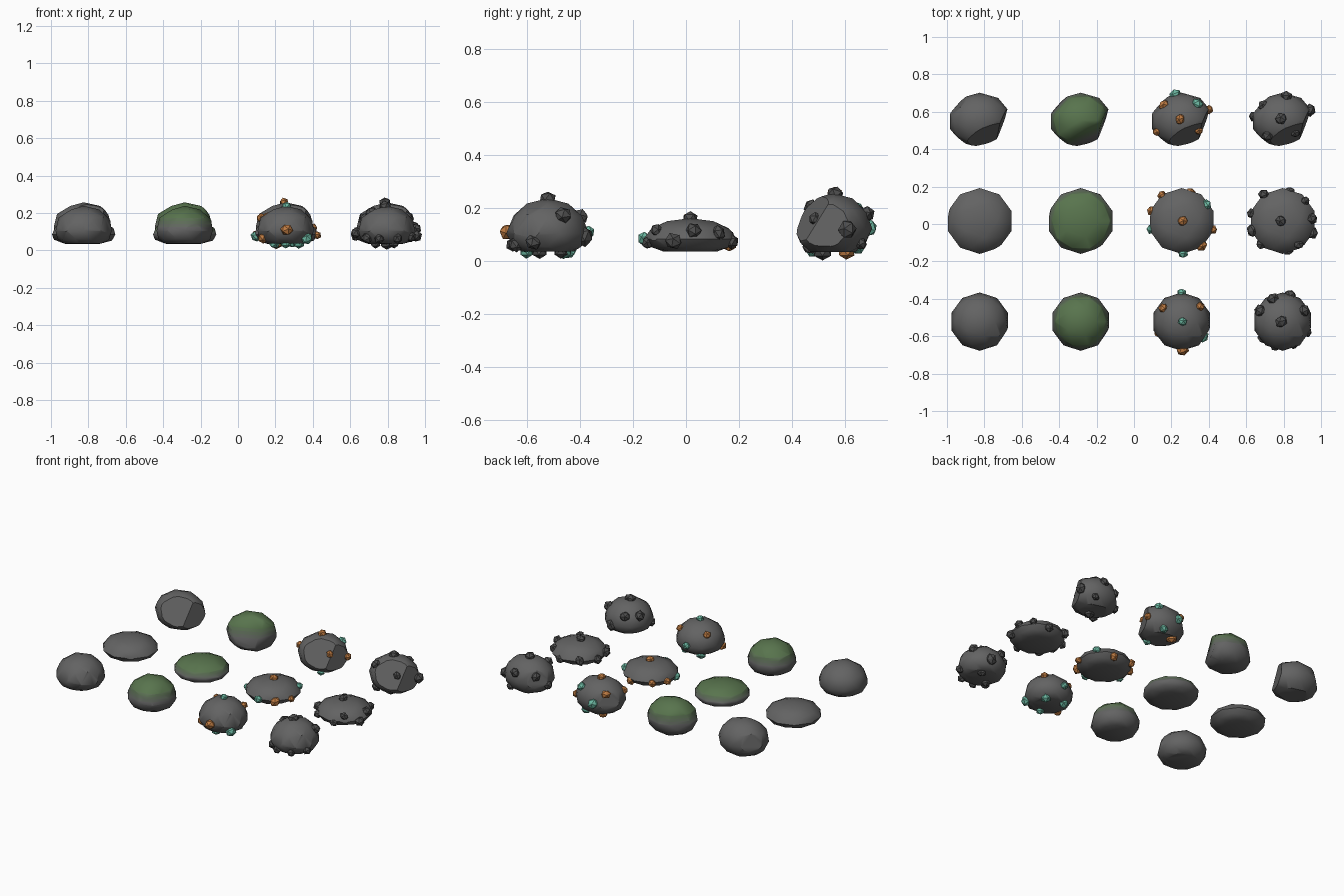
import bpy, bmesh, math, random
from mathutils import Vector, Matrix
from mathutils.bvhtree import BVHTree

if "Cube" in bpy.data.objects:
    bpy.data.objects.remove(bpy.data.objects["Cube"])

random.seed(4)

def mat(name, c):
    m = bpy.data.materials.new(name)
    m.diffuse_color = (*c, 1)
    m.use_nodes = True
    m.node_tree.nodes["Principled BSDF"].inputs["Base Color"].default_value = m.diffuse_color
    return m

GREY, GREEN = Vector((0.125, 0.125, 0.125)), Vector((0.098, 0.175, 0.075))
grey = mat("stone grey", GREY)
moss = [grey] + [mat("moss blend %d" % i, GREY.lerp(GREEN, i / 4)) for i in (1, 2, 3)] + [mat("moss green", GREEN)]
orange = mat("copper orange", (0.52, 0.2, 0.055))
teal = mat("teal ore", (0.15, 0.48, 0.36))
dark = mat("coal grey", (0.075, 0.075, 0.075))

COLS = (-0.825, -0.285, 0.255, 0.795)
# row: y, radii x/y, widest height, top, lower radius, floor, facet cuts (normal, distance)
ROWS = {
    "round": (-0.522, 0.158, 0.156, 0.105, 0.238, 0.095, 0.037,
              [((0.8, -0.5, 0.2), 0.142), ((-0.7, -0.6, 0.3), 0.143), ((0.1, -0.9, 0.4), 0.144)]),
    "flat": (0.016, 0.178, 0.176, 0.085, 0.163, 0.062, 0.037,
             [((0.5, -0.8, 0.2), 0.165), ((-0.9, 0.2, 0.2), 0.166)]),
    "tall": (0.555, 0.168, 0.147, 0.125, 0.257, 0.115, 0.035,
             [((0.93, -0.35, 0.1), 0.116), ((0.35, -0.8, 0.45), 0.095),
              ((-0.7, 0.65, 0.2), 0.135), ((-0.6, -0.7, -0.1), 0.143)]),
}

def cut(bm, co, no, clear):
    r = bmesh.ops.bisect_plane(bm, geom=bm.verts[:] + bm.edges[:] + bm.faces[:], dist=1e-5,
                               plane_co=co, plane_no=no, clear_outer=clear)
    if clear:
        edges = [e for e in bm.edges if e.is_boundary]
        if edges:
            bmesh.ops.contextual_create(bm, geom=edges)

def finish(bm, name, mats, angle):
    bmesh.ops.recalc_face_normals(bm, faces=bm.faces[:])
    me = bpy.data.meshes.new(name)
    for f in bm.faces:
        f.smooth = angle is not None
    bm.to_mesh(me)
    bm.free()
    for m in mats:
        me.materials.append(m)
    if angle:
        me.set_sharp_from_angle(angle=math.radians(angle))
    ob = bpy.data.objects.new(name, me)
    bpy.context.collection.objects.link(ob)
    return ob

def rock(kind, x, mossy):
    """Squashed sphere with planar facets, optionally mossy on top."""
    y, rx, ry, mid, top, low, floor, cuts = ROWS[kind]
    bm = bmesh.new()
    bmesh.ops.create_icosphere(bm, subdivisions=2, radius=1)
    for v in bm.verts:
        v.co = (x + v.co.x * rx, y + v.co.y * ry,
                mid + v.co.z * ((top - mid) if v.co.z > 0 else low))
    c = Vector((x, y, mid))
    for n, d in cuts:
        n = Vector(n).normalized()
        cut(bm, c + n * d, n, True)
    cut(bm, Vector((x, y, floor)), Vector((0, 0, -1)), True)
    if mossy:
        levels = [floor + (top - floor) * t for t in (0.44, 0.52, 0.60, 0.68)]
        for z in levels:
            cut(bm, Vector((x, y, z)), Vector((0, 0, 1)), False)
        for f in bm.faces:
            f.material_index = sum(f.calc_center_median().z > z for z in levels)
    tree = BVHTree.FromBMesh(bm)
    finish(bm, kind + ("_mossy_rock" if mossy else "_rock"), moss if mossy else [grey],
           60 if mossy else 30)
    return tree

def nuggets(name, tree, x, kind, spots, mats, r):
    """Faceted lumps half sunk into the rock at the given offsets (dx, dy, z)."""
    bm = bmesh.new()
    for dx, dy, z, mi in spots:
        co, no, _, _ = tree.find_nearest(Vector((x + dx, ROWS[kind][0] + dy, z)))
        rot = no.to_track_quat('Z', 'Y').to_matrix().to_4x4()
        s = r * random.uniform(0.88, 1.12)
        m = (Matrix.Translation(co) @ rot @ Matrix.Rotation(random.uniform(0, 6), 4, 'Z')
             @ Matrix.Diagonal((s, s * random.uniform(0.8, 1.2), s * 0.9, 1)))
        res = bmesh.ops.create_icosphere(bm, subdivisions=1, radius=1, matrix=m)
        for f in {f for v in res["verts"] for f in v.link_faces}:
            f.material_index = mi
    finish(bm, name, mats, None)

# ore spots: 0 = orange, 1 = teal
ORE = {
    "round": [(-.105, .08, .19, 0), (.105, .09, .19, 0), (.005, -.15, .11, 0), (0, .15, .11, 1),
              (.005, 0, .24, 1), (.125, -.09, .06, 1), (-.13, -.06, .06, 0),
              (-.06, .08, .035, 1), (.07, .06, .035, 1), (0, -.08, .035, 1)],
    "flat": [(-.105, .135, .08, 0), (-.165, .055, .08, 0), (.005, 0, .16, 0), (.17, -.045, .08, 0),
             (.115, -.145, .07, 0), (.135, .09, .11, 1), (-.165, -.045, .07, 1), (.01, -.18, .08, 1),
             (.05, .16, .06, 0)],
    "tall": [(-.105, .09, .19, 0), (-.01, .005, .26, 0), (-.125, -.06, .17, 0), (.095, -.065, .17, 0),
             (.15, .055, .12, 0), (-.035, .14, .13, 1), (.085, .09, .2, 1),
             (.04, -.08, .035, 1), (-.05, .05, .035, 0), (.05, .1, .04, 1)],
}
LUMPS = {
    "round": [(-.01, 0, .24), (-.055, .125, .17), (.04, .145, .09), (.12, .06, .18), (.15, -.06, .06),
              (.07, -.14, .05), (-.04, -.15, .05), (-.12, -.1, .06), (-.125, .06, .17),
              (.04, .05, .035), (-.06, -.03, .035)],
    "flat": [(-.01, 0, .16), (-.1, .14, .09), (.045, .18, .06), (.125, .11, .11), (.165, -.065, .07),
             (.03, -.16, .07), (-.125, -.13, .07), (-.16, -.05, .09), (-.165, .04, .08),
             (.15, .01, .11), (.08, -.12, .11)],
    "tall": [(-.01, .01, .26), (-.12, .095, .17), (.02, .13, .18), (.14, .055, .12), (.075, -.085, .17),
             (-.08, -.08, .2), (-.15, .02, .1), (-.08, -.1, .04), (.08, .12, .045), (0, -.04, .035)],
}

# four columns: plain, mossy, ore-bearing, coal-bearing
for kind in ROWS:
    rock(kind, COLS[0], False)
    rock(kind, COLS[1], True)
    nuggets(kind + "_ore_chunks", rock(kind, COLS[2], False), COLS[2], kind, ORE[kind], [orange, teal], 0.029)
    nuggets(kind + "_coal_chunks", rock(kind, COLS[3], False), COLS[3], kind,
            [(*p, 0) for p in LUMPS[kind]], [dark], 0.032)
